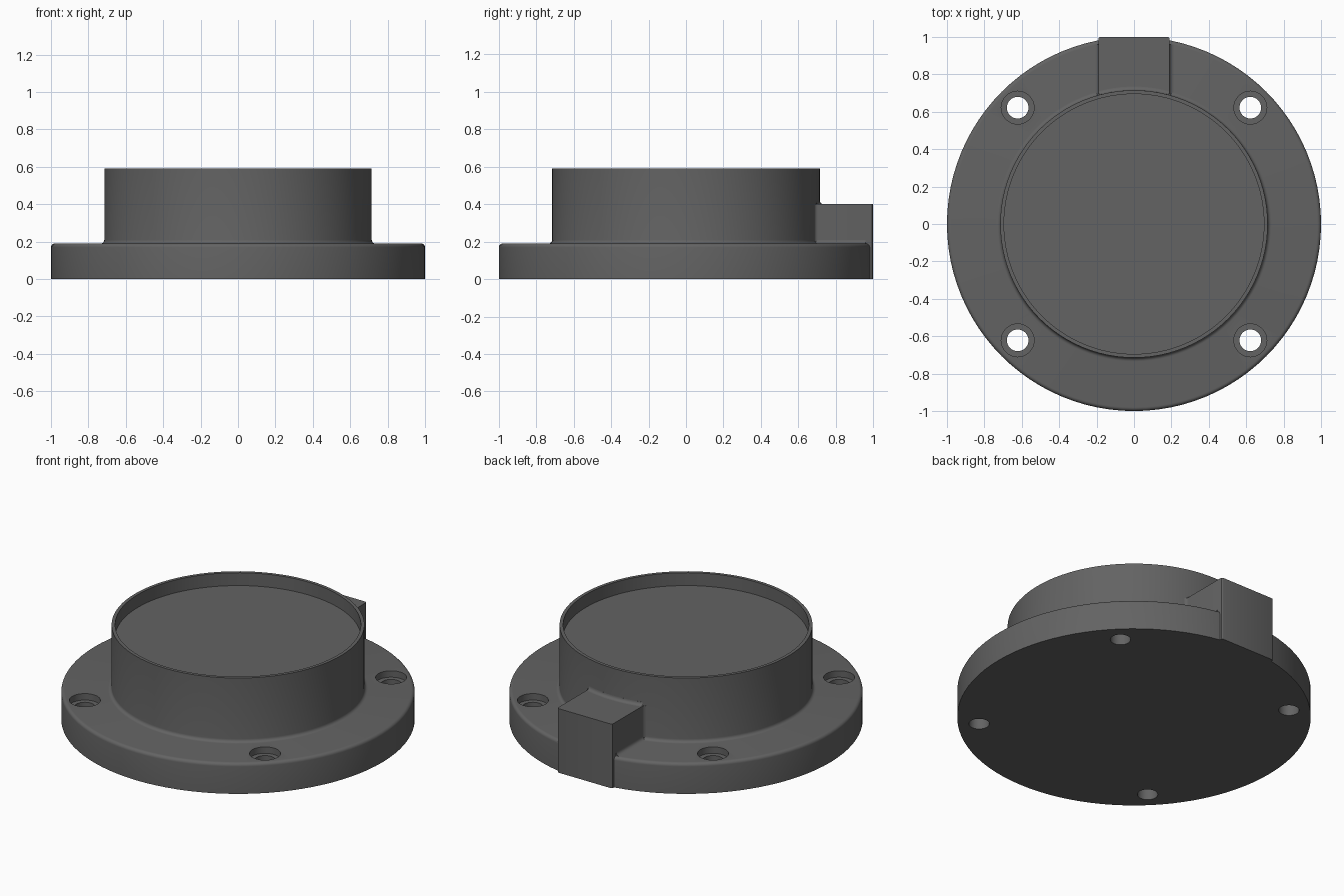
import bpy, bmesh, math
from mathutils import Vector, Matrix

cube = bpy.data.objects.get("Cube")
if cube:
    bpy.data.objects.remove(cube, do_unlink=True)

R_BASE, R_DRUM, R_POCKET = 1.0, 0.715, 0.695
Z_BASE, Z_LUG, Z_DRUM, Z_FLOOR = 0.19, 0.4, 0.59, 0.51
LUG, F = 0.19, 0.02          # lug half width, fillet radius

grey = bpy.data.materials.new("dark grey")
grey.use_nodes = True
colour = (0.125, 0.125, 0.125, 1)
grey.diffuse_color = colour
grey.node_tree.nodes["Principled BSDF"].inputs["Base Color"].default_value = colour


def arc(cx, cz, r, a0, a1, n=5):
    """Points along an arc, angles in degrees."""
    steps = [math.radians(a0 + (a1 - a0) * i / n) for i in range(n + 1)]
    return [(cx + r * math.cos(a), cz + r * math.sin(a)) for a in steps]


def finish(name, bm):
    bmesh.ops.remove_doubles(bm, verts=bm.verts, dist=1e-5)
    bmesh.ops.recalc_face_normals(bm, faces=bm.faces)
    mesh = bpy.data.meshes.new(name)
    bm.to_mesh(mesh)
    bm.free()
    mesh.materials.append(grey)
    obj = bpy.data.objects.new(name, mesh)
    bpy.context.collection.objects.link(obj)
    return obj


def activate(obj):
    bpy.ops.object.select_all(action='DESELECT')
    obj.select_set(True)
    bpy.context.view_layer.objects.active = obj


def smooth(obj):
    activate(obj)
    bpy.ops.object.shade_smooth_by_angle(angle=math.radians(30))


def lathe(name, profile, start=0, sweep=360, steps=96):
    """Turn an (r, z) profile about the z axis."""
    bm = bmesh.new()
    turn = Matrix.Rotation(math.radians(start), 3, 'Z')
    verts = [bm.verts.new(turn @ Vector((r, 0, z))) for r, z in profile]
    edges = [bm.edges.new(pair) for pair in zip(verts, verts[1:])]
    bmesh.ops.spin(bm, geom=verts + edges, cent=(0, 0, 0), axis=(0, 0, 1),
                   angle=math.radians(sweep), steps=steps)
    return finish(name, bm)


def prism(name, points, offset):
    """Extrude a closed outline of 3D points."""
    bm = bmesh.new()
    face = bm.faces.new([bm.verts.new(p) for p in points])
    ext = bmesh.ops.extrude_face_region(bm, geom=[face], use_keep_orig=True)
    moved = [g for g in ext["geom"] if isinstance(g, bmesh.types.BMVert)]
    bmesh.ops.translate(bm, verts=moved, vec=offset)
    return finish(name, bm)


# Flanged body: rounded flange, filleted drum and shallow top pocket
profile = [(0, 0), (R_BASE, 0)]
profile += arc(R_BASE - F, Z_BASE - F, F, 0, 90)
profile += arc(R_DRUM + F, Z_BASE + F, F, 270, 180)
profile += [(R_DRUM, Z_DRUM), (R_POCKET, Z_DRUM), (R_POCKET, Z_FLOOR), (0, Z_FLOOR)]
body = lathe("flanged_body", profile)

# Four counterbored bolt holes
hole = [(0, -0.1), (0.058, -0.1), (0.058, 0.15), (0.088, 0.15), (0.088, 0.3), (0, 0.3)]
for sx in (-1, 1):
    for sy in (-1, 1):
        cutter = lathe("hole_cutter", hole, steps=32)
        cutter.location = (0.622 * sx, 0.622 * sy, 0)
        cutter.hide_render = True
        mod = body.modifiers.new("bolt_hole", 'BOOLEAN')
        mod.object, mod.operation, mod.solver = cutter, 'DIFFERENCE', 'EXACT'
        activate(body)
        bpy.ops.object.modifier_apply(modifier=mod.name)
        bpy.data.objects.remove(cutter, do_unlink=True)
smooth(body)

# Lug block at the back, with slightly rounded outer corners
c = 0.012
outline = [(-LUG, 0.65), (LUG, 0.65)]
outline += arc(LUG - c, R_BASE - c, c, 0, 90, 3) + arc(c - LUG, R_BASE - c, c, 90, 180, 3)
smooth(prism("lug", [(x, y, 0) for x, y in outline], (0, 0, Z_LUG)))

# Fillet where the lug top meets the drum
half = math.degrees(math.asin(LUG / (R_DRUM + F)))
ring = [(R_DRUM - 0.01, Z_LUG - 0.01)] + arc(R_DRUM + F, Z_LUG + F, F, 270, 180)
ring += [(R_DRUM - 0.01, Z_LUG + F), ring[0]]
smooth(lathe("lug_top_fillet", ring, 90 - half, 2 * half, 12))

# Fillets along the lug foot and up its sides
y_drum = math.sqrt(R_DRUM ** 2 - LUG ** 2)
for side, s in (("left", 1), ("right", -1)):
    foot = arc(LUG + F, Z_BASE + F, F, 180, 270) + [(LUG - 0.01, Z_BASE - 0.01)]
    smooth(prism(side + "_foot_fillet", [(s * x, 0.66, z) for x, z in foot],
                 (0, 0.3, 0)))
    web = arc(LUG + F, y_drum + F * 0.75, F, 180, 255) + [(LUG - 0.01, y_drum - 0.03)]
    smooth(prism(side + "_side_fillet", [(s * x, y, Z_BASE) for x, y in web],
                 (0, 0, Z_LUG - Z_BASE)))
